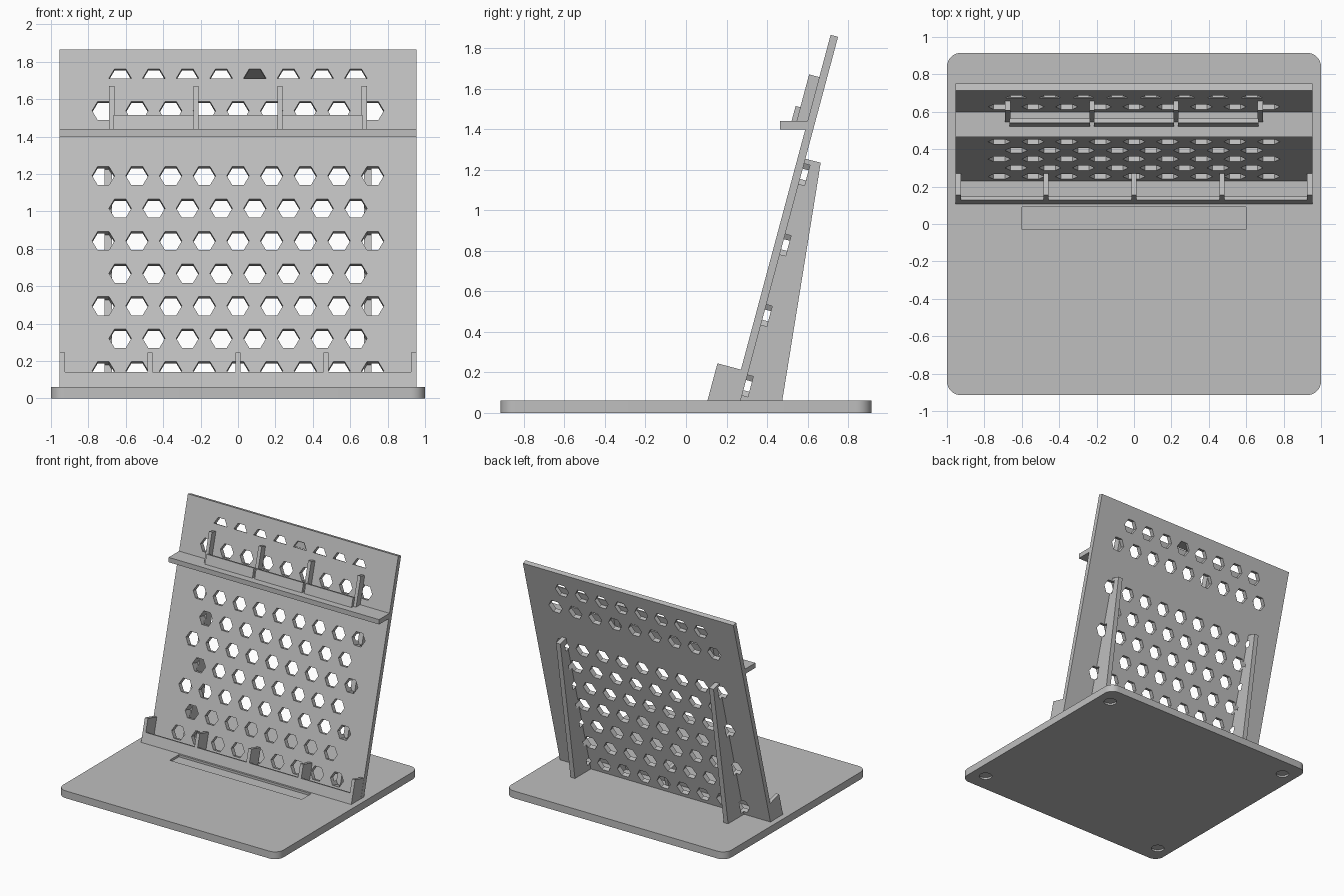
import bpy, bmesh, math
from mathutils import Vector

old = bpy.data.objects.get("Cube")
if old:
    bpy.data.objects.remove(old, do_unlink=True)

grey = bpy.data.materials.new("plain_grey")
grey.use_nodes = True
COLOUR = (0.52, 0.52, 0.52, 1)
grey.diffuse_color = COLOUR
grey.node_tree.nodes["Principled BSDF"].inputs["Base Color"].default_value = COLOUR

LEAN = math.radians(15)
FOOT = Vector((0, 0.23, 0.06))                                # panel front, at the base
ALONG = Vector((0, math.sin(LEAN), math.cos(LEAN)))           # up the panel
OUT = Vector((0, -math.cos(LEAN), math.sin(LEAN)))            # away from its front
THICK = 0.038


def on_panel(x, s, d):
    return FOOT + Vector((x, 0, 0)) + ALONG * s + OUT * d


def add_prism(bm, ring, sweep):
    """Closed prism: a ring of points swept along a vector."""
    a = [bm.verts.new(p) for p in ring]
    b = [bm.verts.new(Vector(p) + sweep) for p in ring]
    bm.faces.new(a)
    bm.faces.new(b[::-1])
    for i in range(len(a)):
        j = (i + 1) % len(a)
        bm.faces.new((a[j], a[i], b[i], b[j]))


def finish(name, bm):
    bmesh.ops.recalc_face_normals(bm, faces=bm.faces[:])
    mesh = bpy.data.meshes.new(name)
    bm.to_mesh(mesh)
    bm.free()
    mesh.materials.append(grey)
    ob = bpy.data.objects.new(name, mesh)
    bpy.context.collection.objects.link(ob)
    return ob


def prism(name, ring, sweep):
    bm = bmesh.new()
    add_prism(bm, ring, sweep)
    return finish(name, bm)


def slab(name, x0, x1, s0, s1, d0, d1):
    """Box lined up with the leaning panel."""
    ring = [on_panel(x0, s, d) for s, d in ((s0, d0), (s1, d0), (s1, d1), (s0, d1))]
    return prism(name, ring, Vector((x1 - x0, 0, 0)))


def box_ring(x, y0, y1, z0, z1):
    return [Vector((x, y, z)) for y, z in ((y0, z0), (y1, z0), (y1, z1), (y0, z1))]


def cut(target, cutter):
    mod = target.modifiers.new("cut", "BOOLEAN")
    mod.operation = "DIFFERENCE"
    mod.solver = "EXACT"
    mod.object = cutter
    bpy.context.view_layer.objects.active = target
    bpy.ops.object.modifier_apply(modifier=mod.name)


# Base plate with rounded corners
ring = []
R = 0.075
for i, (sx, sy) in enumerate(((1, 1), (-1, 1), (-1, -1), (1, -1))):
    for k in range(9):
        a = math.pi / 2 * (i + k / 8)
        ring.append((sx * (1 - R) + R * math.cos(a), sy * (0.915 - R) + R * math.sin(a), 0))
base = prism("base_plate", ring, Vector((0, 0, 0.06)))

# Shallow slot on top and four foot recesses below
bm = bmesh.new()
add_prism(bm, box_ring(-0.6, -0.03, 0.09, 0.042, 0.1), Vector((1.2, 0, 0)))
for sx in (-1, 1):
    for sy in (-1, 1):
        circle = [(sx * 0.88 + 0.05 * math.cos(t), sy * 0.76 + 0.05 * math.sin(t), -0.02)
                  for t in (math.tau * k / 24 for k in range(24))]
        add_prism(bm, circle, Vector((0, 0, 0.035)))
base_cutter = finish("base_cutter", bm)
cut(base, base_cutter)

# Leaning panel and the two rear ribs
panel = slab("back_panel", -0.955, 0.955, -0.03, 1.87, -THICK, 0)
profile = [(0.258, 0.04), (0.472, 0.04), (0.665, 1.235), (0.588, 1.255)]
ribs = [prism(side + "_rear_rib", [Vector((x, y, z)) for y, z in profile],
              Vector((0.04, 0, 0)))
        for side, x in (("right", -0.715), ("left", 0.675))]

# Staggered hexagon holes; the top row is open only in its upper half
bm = bmesh.new()
for row in range(10):
    if row == 7:
        continue
    count = 9 - row % 2
    s = 0.09 + 0.18 * row
    for i in range(count):
        x = (i - (count - 1) / 2) * 0.18
        front = -0.008 if row == 9 else 0.012
        pts = [(x + 0.06 * math.cos(k * math.pi / 3), s + 0.06 * math.sin(k * math.pi / 3))
               for k in range(6)]
        add_prism(bm, [on_panel(px, ps, front) for px, ps in pts],
                  OUT * (-0.068 - front))
hole_cutter = finish("hole_cutter", bm)
bm = bmesh.new()
for i in range(8):
    x = (i - 3.5) * 0.18
    pts = [(x + 0.06 * math.cos(k * math.pi / 3), 1.71 + 0.06 * math.sin(k * math.pi / 3))
           for k in range(4)]
    add_prism(bm, [on_panel(px, ps, 0.012) for px, ps in pts], OUT * -0.03)
half_cutter = finish("half_cutter", bm)
for part in [panel] + ribs:
    cut(part, hole_cutter)
cut(panel, half_cutter)
for helper in (base_cutter, hole_cutter, half_cutter):
    bpy.data.objects.remove(helper, do_unlink=True)

# Lower tray: five dividers joined by a low lip
lower = [-0.94, -0.47, 0, 0.47, 0.94]
for i, x in enumerate(lower):
    slab(f"lower_divider_{i + 1}", x - 0.014, x + 0.014, -0.045, 0.159, -0.005, 0.12)
for i, (a, b) in enumerate(zip(lower, lower[1:])):
    slab(f"lower_lip_{i + 1}", a + 0.014, b - 0.014, -0.05, 0.051, 0.1, 0.12)

# Upper shelf: level board, four dividers, lip in front
prism("upper_shelf", box_ring(-0.955, 0.465, 0.61, 1.4, 1.44), Vector((1.91, 0, 0)))
upper = [-0.675, -0.225, 0.225, 0.675]
for i, x in enumerate(upper):
    slab(f"upper_divider_{i + 1}", x - 0.014, x + 0.014, 1.395, 1.654, -0.005, 0.052)
for i, (a, b) in enumerate(zip(upper, upper[1:])):
    slab(f"upper_lip_{i + 1}", a + 0.01, b - 0.01, 1.39, 1.486, 0.052, 0.076)

# Smooth only the rounded corners of the base
bpy.ops.object.select_all(action="DESELECT")
base.select_set(True)
bpy.context.view_layer.objects.active = base
bpy.ops.object.shade_smooth_by_angle(angle=math.radians(30))
